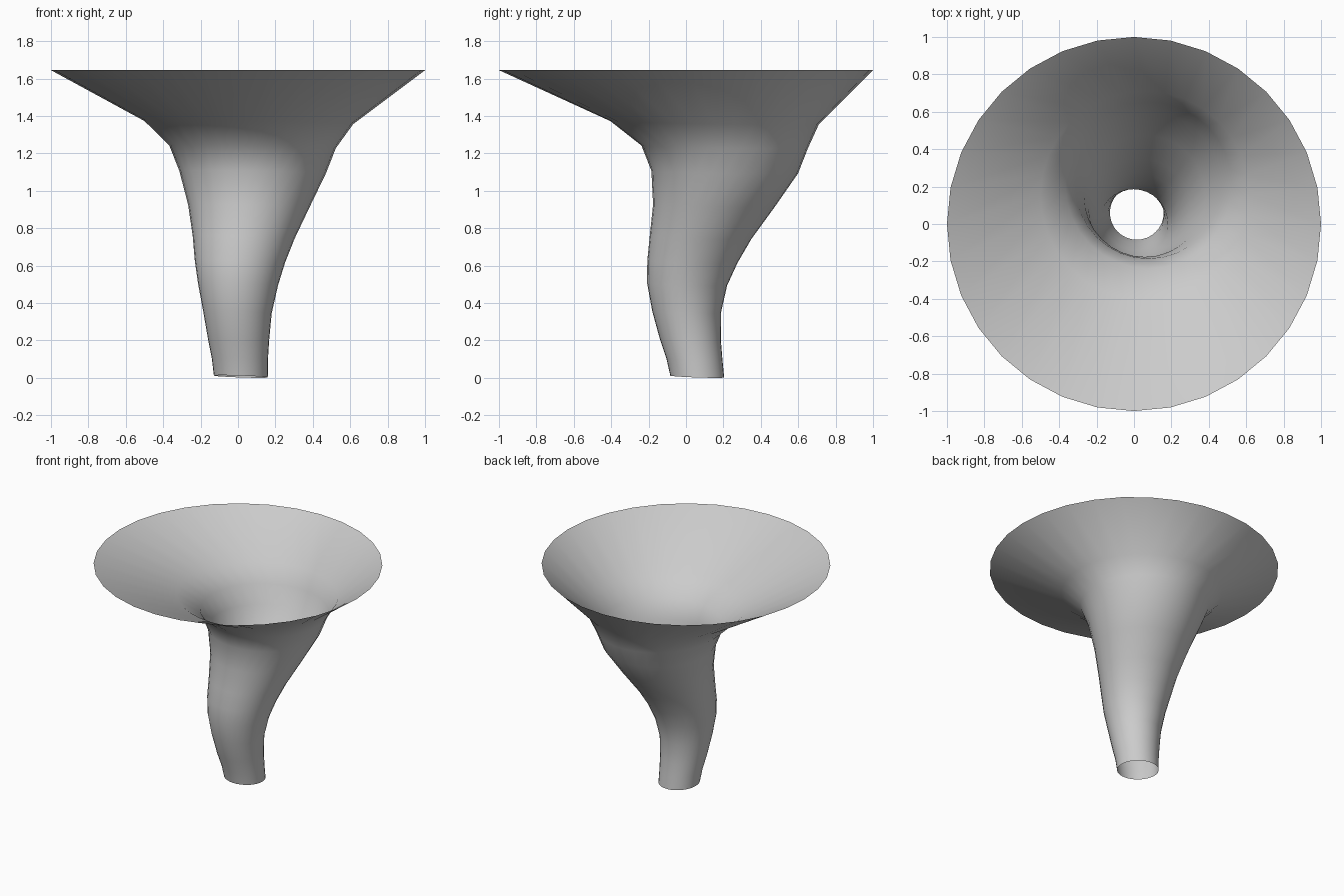
import bpy, bmesh
from math import sin, cos, tau

SIDES = 32
# Ring stations: height, centre x, centre y, radius, tilt towards +x/+y
RINGS = [
    (0.007, 0.015, 0.060, 0.144, 0.005),
    (0.10, 0.010, 0.045, 0.150, 0.005),
    (0.20, 0.003, 0.024, 0.163, 0.005),
    (0.35, -0.003, 0.003, 0.183, 0.005),
    (0.50, 0.000, 0.006, 0.214, 0.006),
    (0.62, 0.010, 0.034, 0.241, 0.006),
    (0.75, 0.030, 0.078, 0.272, 0.007),
    (0.92, 0.058, 0.149, 0.325, 0.007),
    (1.10, 0.078, 0.207, 0.392, 0.007),
    (1.235, 0.078, 0.207, 0.445, 0.007),
    (1.365, 0.058, 0.153, 0.558, 0.008),
    (1.645, 0.000, 0.000, 1.000, 0.0),
]

# Open, curved funnel lofted through the rings
bm = bmesh.new()
loops = []
for z, cx, cy, r, tilt in RINGS:
    loop = []
    for i in range(SIDES):
        c, s = cos(tau * i / SIDES), sin(tau * i / SIDES)
        loop.append(bm.verts.new((cx + r * c, cy + r * s, z - tilt * (c + s))))
    loops.append(loop)
for lower, upper in zip(loops, loops[1:]):
    for i in range(SIDES):
        j = (i + 1) % SIDES
        bm.faces.new((lower[i], lower[j], upper[j], upper[i])).smooth = True

mesh = bpy.data.meshes.new("curved_funnel")
bm.to_mesh(mesh)
bm.free()
funnel = bpy.data.objects.new("curved_funnel", mesh)
bpy.context.collection.objects.link(funnel)
